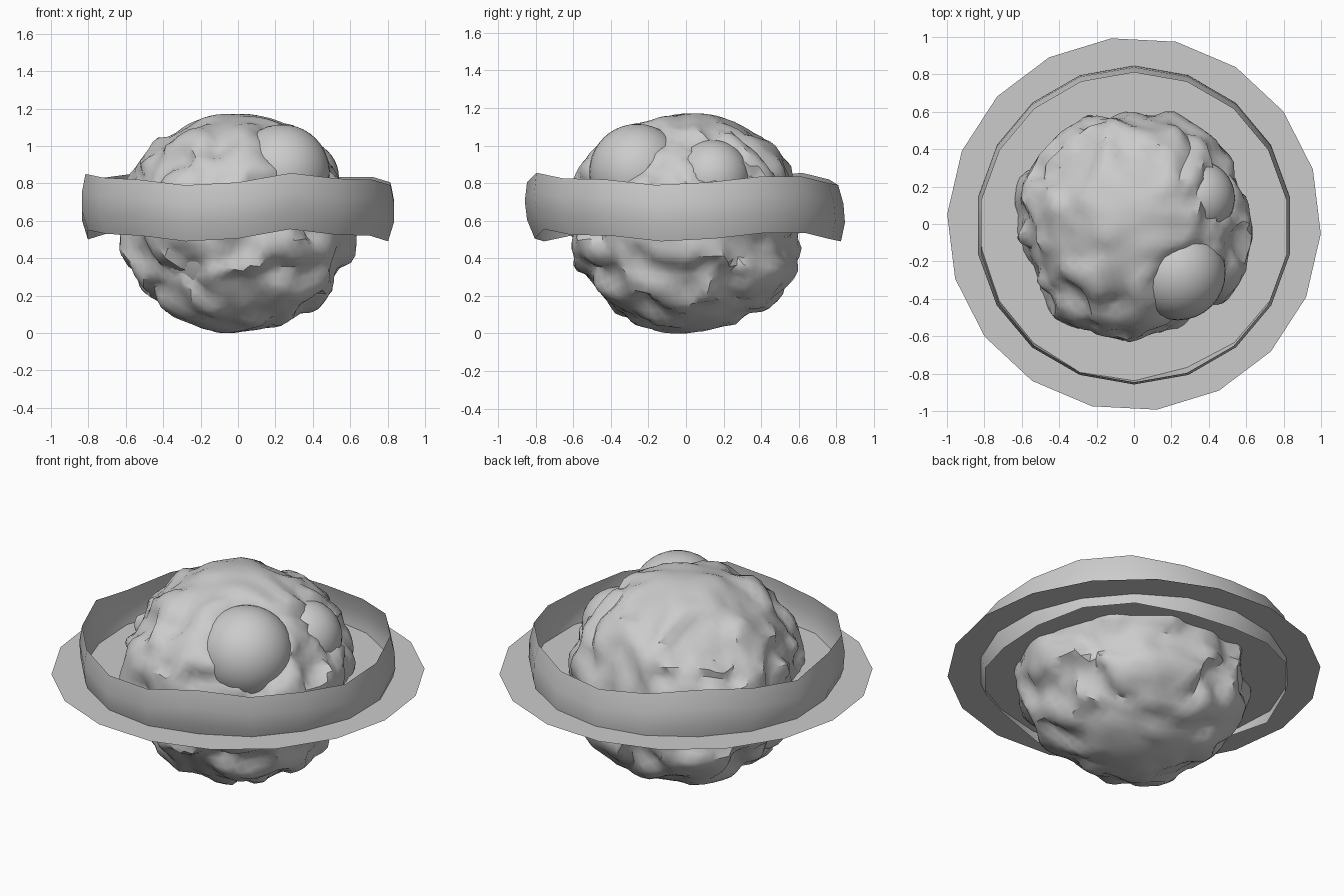
import bpy, bmesh, math
from mathutils import Vector, noise

if "Cube" in bpy.data.objects:
    bpy.data.objects.remove(bpy.data.objects["Cube"])

CZ = 0.585  # height of the planet centre


def make_object(name, bm, angle=None):
    me = bpy.data.meshes.new(name)
    bm.to_mesh(me)
    bm.free()
    ob = bpy.data.objects.new(name, me)
    bpy.context.collection.objects.link(ob)
    if angle:
        bpy.ops.object.select_all(action='DESELECT')
        ob.select_set(True)
        bpy.context.view_layer.objects.active = ob
        bpy.ops.object.shade_smooth_by_angle(angle=math.radians(angle))
    return ob


def polar(radius, degrees, z):
    a = math.radians(degrees)
    return Vector((radius * math.cos(a), radius * math.sin(a), z))


def make_ball(name, centre, radius):
    bm = bmesh.new()
    bmesh.ops.create_uvsphere(bm, u_segments=32, v_segments=20, radius=radius)
    bmesh.ops.translate(bm, verts=bm.verts, vec=centre)
    make_object(name, bm, 40)


# Smooth core ball, and rounded domes bulging out of the crust
make_ball("core_ball", (0, 0, CZ), 0.562)
make_ball("smooth_dome", (0.235, -0.26, 0.86), 0.255)
make_ball("side_dome", (0.34, 0.14, 0.83), 0.2)

# Rocky crust: noise-displaced sphere with basins (direction, angular size)
basins = [((0.29, -0.3, 0.37), 0.34), ((0.44, 0.15, 0.32), 0.2),
          ((-0.27, -0.45, -0.2), 0.14)]
bm = bmesh.new()
bmesh.ops.create_icosphere(bm, subdivisions=5, radius=1)
for v in bm.verts:
    d = v.co.normalized()
    p = d + noise.noise_vector(d * 2.2 + Vector((3, 1, 7))) * 0.25
    n = noise.noise(p * 3.0 + Vector((11, 4, 2)))
    fine = noise.noise(p * 7 + Vector((1, 9, 5)))
    # plateaus with steep cliffs, calmer towards the poles
    bump = 0.022 * math.tanh(n * 8) + 0.016 * n + 0.014 * fine
    pole = d.z ** 4
    r = 0.604 + 0.01 * (1 - d.z * d.z) - 0.02 * pole
    r += bump * (1 - 0.8 * pole)
    for direction, size in basins:
        gap = d.angle(Vector(direction)) + 0.12 * fine
        r -= 0.06 / (1 + math.exp((gap - size) * 25))
    slide = noise.noise_vector(d * 4 + Vector((5, 5, 0))) * 0.025
    v.co = d * r + slide * (1 - pole)
    v.co.z = max(-CZ, min(CZ, v.co.z)) + CZ
make_object("rocky_crust", bm, 38)

# Wavy upright band around the planet: top edge heights every 20 degrees
tops = [0.805, 0.855, 0.825, 0.82, 0.79, 0.805, 0.835, 0.835, 0.80,
        0.79, 0.82, 0.855, 0.83, 0.80, 0.85, 0.83, 0.82, 0.79]
# height below the edge, radius, sideways drift along y
profile = [(0.0, 0.828, -0.018), (-0.1, 0.848, -0.01),
           (-0.2, 0.846, 0.0), (-0.3, 0.815, 0.01)]
bm = bmesh.new()
rows = []
for dz, rad, drift in profile:
    rows.append([bm.verts.new(polar(rad, -90 + 20 * i, t + dz) + Vector((0, drift, 0)))
                 for i, t in enumerate(tops)])
for upper, lower in zip(rows, rows[1:]):
    for i in range(18):
        j = (i + 1) % 18
        bm.faces.new((upper[i], lower[i], lower[j], upper[j]))
make_object("wavy_band", bm, 40)

# Flat thin ring with 18 sides, running in under the crust
bm = bmesh.new()
outer = [bm.verts.new(polar(1.0, -3 + 20 * i, CZ)) for i in range(18)]
inner = [bm.verts.new(polar(0.45, -3 + 20 * i, CZ)) for i in range(18)]
for i in range(18):
    j = (i + 1) % 18
    bm.faces.new((inner[i], outer[i], outer[j], inner[j]))
make_object("flat_ring", bm)
